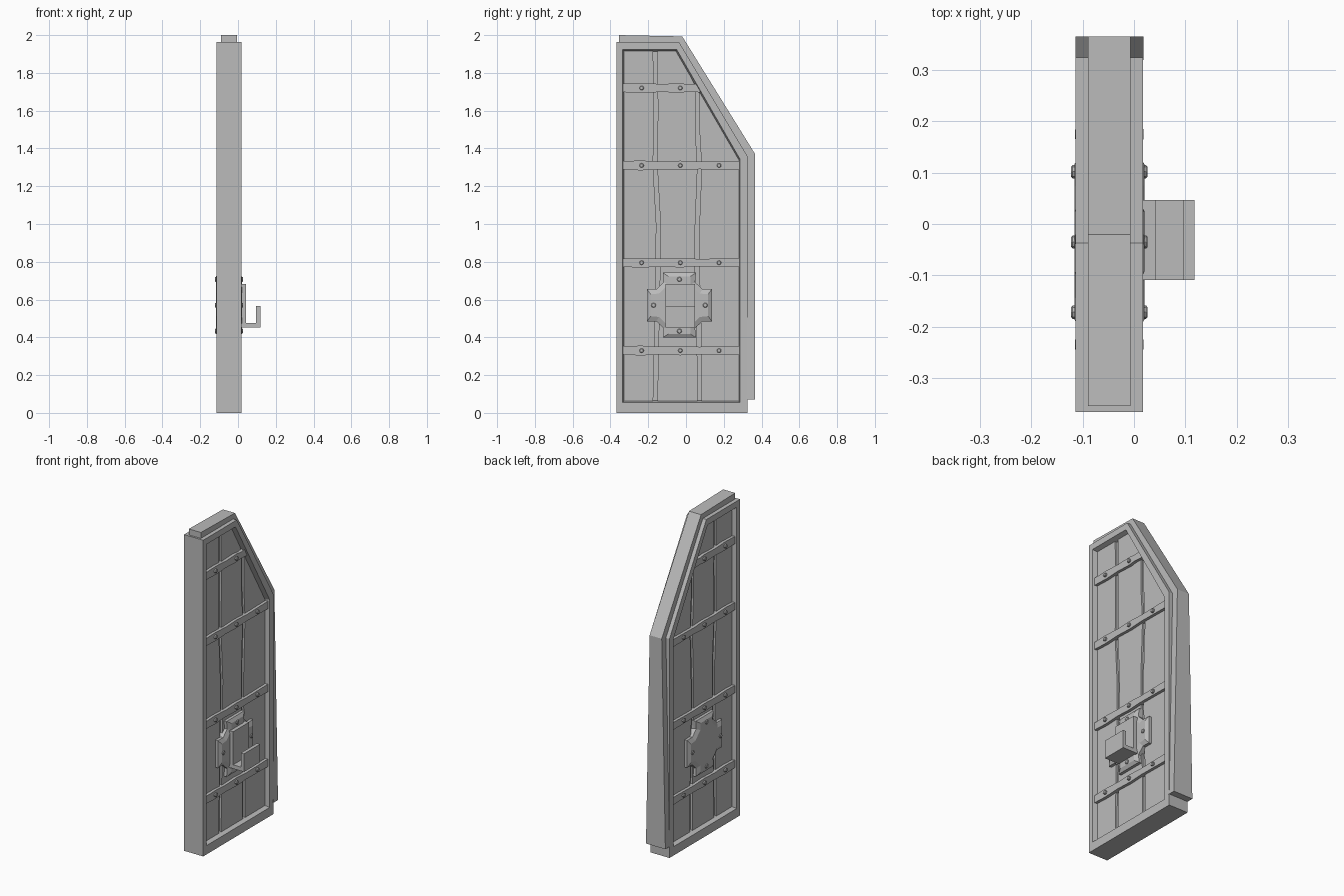
import bpy, bmesh, math

if "Cube" in bpy.data.objects:
    bpy.data.objects.remove(bpy.data.objects["Cube"], do_unlink=True)

grey = bpy.data.materials.new("plain_grey")
grey.use_nodes = True
COLOUR = (0.5, 0.5, 0.5, 1)
grey.diffuse_color = COLOUR
grey.node_tree.nodes["Principled BSDF"].inputs["Base Color"].default_value = COLOUR

CX = -0.048      # middle plane of the door
HALF = 0.066     # half thickness of the frame
FLOOR = 0.026    # half thickness at the bottom of the plank gaps
PLANK = 0.038    # half thickness at the plank faces


def loft(name, loops):
    """Join equal-length loops of (x, y, z) points and cap both ends."""
    bm = bmesh.new()
    rings = [[bm.verts.new(p) for p in loop] for loop in loops]
    n = len(rings[0])
    for a, b in zip(rings, rings[1:]):
        for i in range(n):
            j = (i + 1) % n
            bm.faces.new((a[i], a[j], b[j], b[i]))
    bm.faces.new(rings[0])
    bm.faces.new(rings[-1])
    bmesh.ops.recalc_face_normals(bm, faces=bm.faces)
    mesh = bpy.data.meshes.new(name)
    bm.to_mesh(mesh)
    bm.free()
    mesh.materials.append(grey)
    obj = bpy.data.objects.new(name, mesh)
    bpy.context.collection.objects.link(obj)
    return obj


def at(outline, offset):
    return [(CX + offset, y, z) for y, z in outline]


def slab(name, outline, lo, hi):
    return loft(name, [at(outline, lo), at(outline, hi)])


# Door frame with a sloping-sided recess on both faces
outer = [(-0.367, 0), (0.325, 0), (0.325, 1.36), (-0.037, 1.963), (-0.367, 1.963)]
opening = [(-0.335, 0.055), (0.285, 0.055), (0.285, 1.345), (-0.05, 1.925), (-0.335, 1.925)]
floor = [(-0.325, 0.065), (0.277, 0.065), (0.277, 1.338), (-0.056, 1.912), (-0.325, 1.912)]
loft("door_frame", [at(floor, -FLOOR), at(opening, -HALF), at(outer, -HALF),
                    at(outer, HALF), at(opening, HALF), at(floor, FLOOR)])

# Edge tongue around the top, slope and back, flaring at its lower end
tongue = [(-0.355, 1.94), (-0.355, 2.0), (-0.02, 1.993), (0.366, 1.37),
          (0.366, 0.07), (0.32, 0.07), (0.32, 1.355), (-0.045, 1.945)]
widths = [0.0415 if z > 1 else 0.0665 for y, z in tongue]
loft("edge_tongue", [[(CX + s * w, y, z) for w, (y, z) in zip(widths, tongue)]
                     for s in (-1, 1)])

# Planks separated by two wavy gaps, listed from bottom to top
gap_a = [(-0.163, 0.05), (-0.156, 0.4), (-0.148, 0.8), (-0.146, 1.0), (-0.163, 1.3), (-0.16, 1.6), (-0.163, 1.93)]
gap_b = [(0.072, 0.05), (0.07, 0.4), (0.058, 0.8), (0.06, 1.0), (0.072, 1.3), (0.06, 1.5), (0.06, 1.73)]


def shift(path, d):
    return [(y + d, z) for y, z in path]


G = 0.011
planks = {
    "front_plank": [(-0.34, 1.93), (-0.34, 0.05)] + shift(gap_a, -G),
    "middle_plank": shift(gap_b, -G) + [(-0.048, 1.93)] + shift(gap_a, G)[::-1],
    "back_plank": shift(gap_b, G) + [(0.29, 1.345), (0.29, 0.05)],
}
for name, outline in planks.items():
    slab(name, outline, -PLANK, PLANK)


def bolt(name, y, z, side, base, top, r=0.012):
    ring = lambda k: [(y + k * math.cos(i * math.pi / 4), z + k * math.sin(i * math.pi / 4))
                      for i in range(8)]
    loft(name, [at(ring(r), side * base), at(ring(r), side * (top - 0.003)),
                at(ring(r * 0.75), side * top)])


def mirrored(quarter):
    """Turn one quarter outline into the full four-way symmetric one."""
    half = quarter + [(y, -z) for y, z in quarter[::-1]]
    full = half + [(-y, z) for y, z in half[::-1]]
    return [(y - 0.035, z + 0.57) for y, z in full]


plate_edge = mirrored([(0.088, 0.172), (0.083, 0.122), (0.122, 0.085), (0.172, 0.085)])
plate_face = mirrored([(0.058, 0.152), (0.06, 0.11), (0.108, 0.062), (0.152, 0.058)])
straps = [(0.33, 0.285), (0.795, 0.285), (1.31, 0.285), (1.72, 0.075)]

for side, label in ((1, "left"), (-1, "right")):
    # Cross straps with slightly uneven edges
    for i, (z, end) in enumerate(straps):
        ys = [-0.333, -0.24, -0.13, -0.03, 0.07, end]
        if end < 0.1:
            ys = [-0.333, -0.23, -0.13, -0.03, 0.01, end]
        wob = [0, 0.003, -0.002, 0.002, -0.003, 0.001]
        top = [(y, z + 0.023 + w) for y, w in zip(ys, wob)]
        low = [(y, z - 0.023 + w) for y, w in zip(ys, wob[::-1])]
        slab(f"{label}_strap_{i}", top + low[::-1], side * FLOOR, side * 0.056)
        for j, y in enumerate((-0.235, -0.03, 0.175)):
            if y < end:
                bolt(f"{label}_strap_bolt_{i}_{j}", y, z, side, 0.05, 0.067)
    # Bevelled cross-shaped plate with four bolts
    loft(f"{label}_plate", [at(plate_edge, side * FLOOR), at(plate_edge, side * 0.056),
                            at(plate_face, side * 0.068)])
    for j, (dy, dz) in enumerate(((0, 0.137), (0.137, 0), (0, -0.137), (-0.137, 0))):
        bolt(f"{label}_plate_bolt_{j}", dy - 0.035, dz + 0.57, side, 0.055, 0.0745, 0.013)

# Upturned hook bracket on the left face
hook = [(0.015, 0.682), (0.015, 0.453), (0.118, 0.453), (0.118, 0.565),
        (0.096, 0.565), (0.096, 0.477), (0.043, 0.477), (0.043, 0.682)]
loft("hook_bracket", [[(x, y, z) for x, z in hook] for y in (-0.109, 0.047)])
